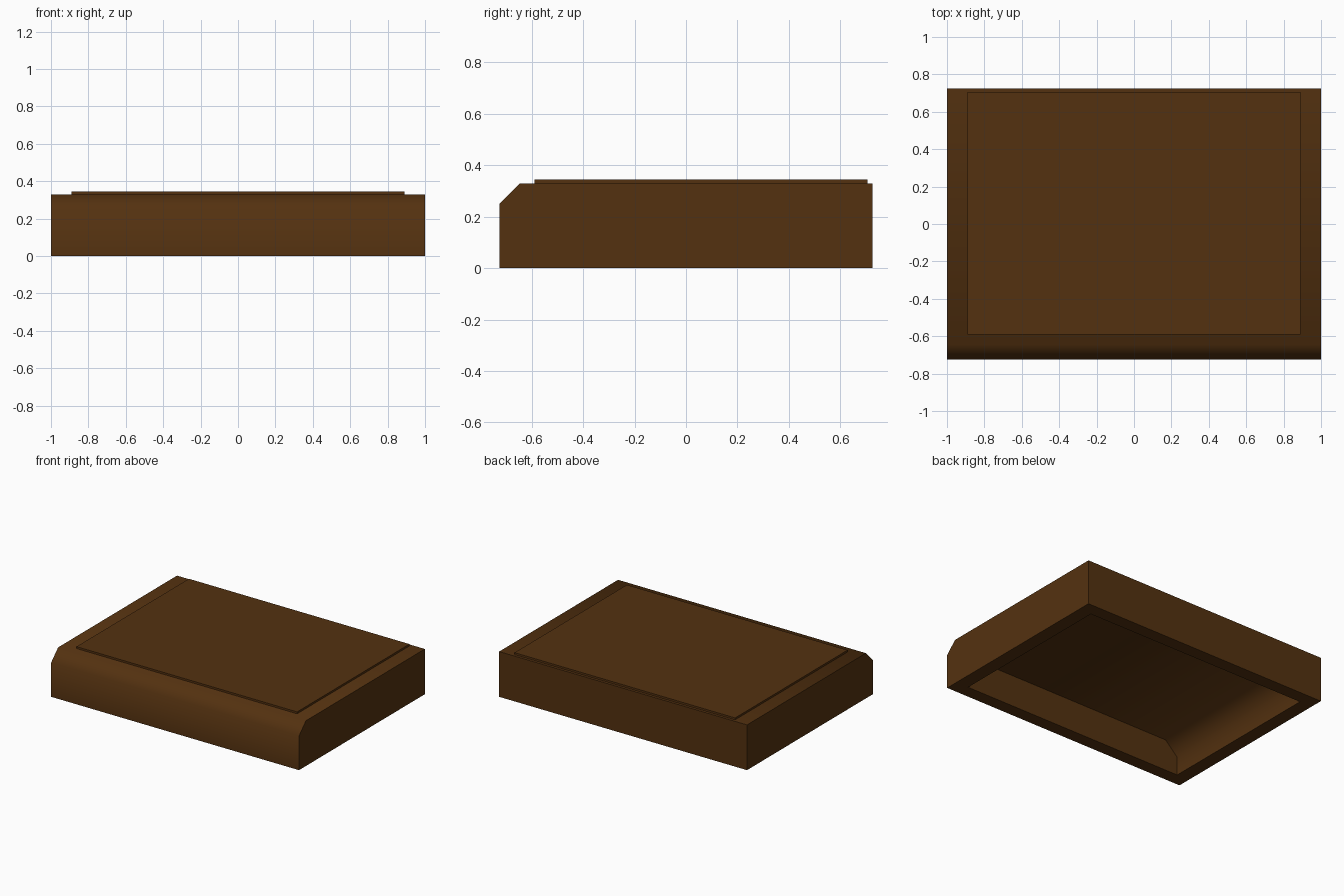
import bpy, bmesh, math
from mathutils import Vector

if "Cube" in bpy.data.objects:
    bpy.data.objects.remove(bpy.data.objects["Cube"])

wood = bpy.data.materials.new("dark brown")
wood.diffuse_color = (0.088, 0.031, 0.005, 1)
wood.use_nodes = True
wood.node_tree.nodes["Principled BSDF"].inputs["Base Color"].default_value = wood.diffuse_color


def prism(name, points, extrude):
    """Extrude a flat outline along a vector into a closed solid."""
    bm = bmesh.new()
    face = bm.faces.new([bm.verts.new(p) for p in points])
    ext = bmesh.ops.extrude_face_region(bm, geom=[face])
    moved = [g for g in ext["geom"] if isinstance(g, bmesh.types.BMVert)]
    bmesh.ops.translate(bm, verts=moved, vec=Vector(extrude))
    bmesh.ops.recalc_face_normals(bm, faces=bm.faces)
    mesh = bpy.data.meshes.new(name)
    bm.to_mesh(mesh)
    bm.free()
    ob = bpy.data.objects.new(name, mesh)
    bpy.context.collection.objects.link(ob)
    mesh.materials.append(wood)
    return ob


# Body: side profile with a chamfered front top edge
W, D, H = 1.0, 0.725, 0.33
side = [(-D, 0), (D, 0), (D, H), (-D + 0.08, H), (-D, 0.25)]
body = prism("body", [(-W, y, z) for y, z in side], (2 * W, 0, 0))

# Hollow underside: cavity chamfered along its left side
w, d, h = 0.90, 0.63, 0.23
front = [(-w, -0.1), (w, -0.1), (w, h), (-w + 0.1, h), (-w, 0.135)]
cutter = prism("cavity_cutter", [(x, -d, z) for x, z in front], (0, 2 * d, 0))
cutter.hide_render = True

bpy.context.view_layer.objects.active = body
body.select_set(True)
hollow = body.modifiers.new("hollow", "BOOLEAN")
hollow.operation = "DIFFERENCE"
hollow.solver = "EXACT"
hollow.object = cutter
bpy.ops.object.modifier_apply(modifier="hollow")
bpy.data.objects.remove(cutter)
bpy.ops.object.shade_smooth_by_angle(angle=math.radians(60))

# Thin raised panel on the top
prism("top_panel",
      [(x, y, 0.32) for x, y in
       [(-0.89, -0.59), (0.89, -0.59), (0.89, 0.705), (-0.89, 0.705)]],
      (0, 0, 0.024))
